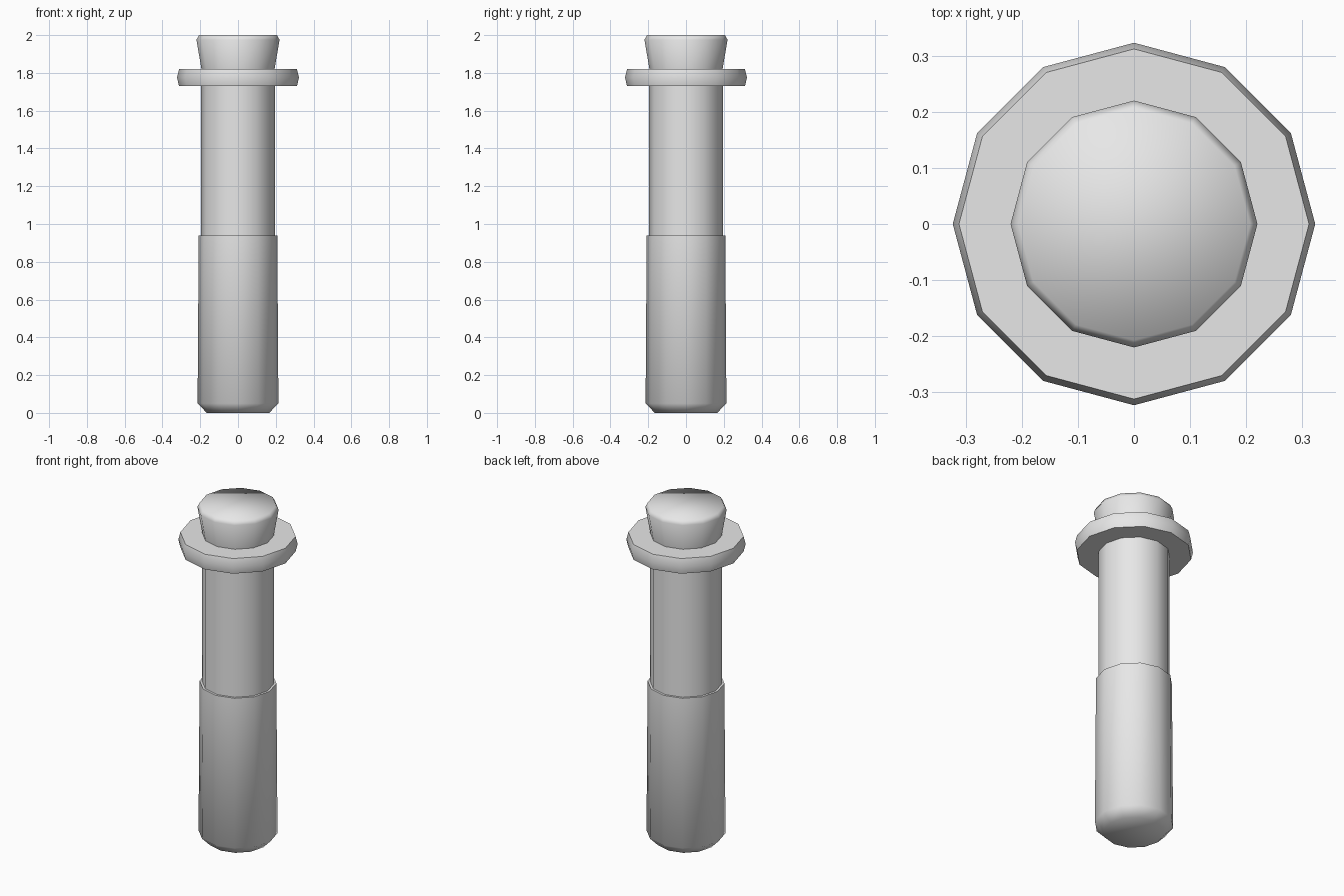
import bpy, bmesh
from math import cos, sin, pi

SIDES = 12

cube = bpy.data.objects.get("Cube")
if cube:
    bpy.data.objects.remove(cube, do_unlink=True)

grey = bpy.data.materials.new("light_grey")
grey.use_nodes = True
grey.diffuse_color = (0.8, 0.8, 0.8, 1)
grey.node_tree.nodes["Principled BSDF"].inputs["Base Color"].default_value = (0.8, 0.8, 0.8, 1)


def turned(name, profile, sharp_rings=()):
    """Turn a (radius, height) profile, bottom to top, into a closed smooth solid."""
    bm = bmesh.new()
    rings = [[bm.verts.new((r * cos(2 * pi * i / SIDES), r * sin(2 * pi * i / SIDES), z))
              for i in range(SIDES)] for r, z in profile]
    for low, high in zip(rings, rings[1:]):
        for i in range(SIDES):
            j = (i + 1) % SIDES
            bm.faces.new((low[i], low[j], high[j], high[i]))
    bm.faces.new(rings[0][::-1])
    bm.faces.new(rings[-1])
    for face in bm.faces:
        face.smooth = True
    for k in sharp_rings:
        for i in range(SIDES):
            bm.edges.get((rings[k][i], rings[k][i - 1])).smooth = False
    mesh = bpy.data.meshes.new(name)
    bm.to_mesh(mesh)
    bm.free()
    mesh.materials.append(grey)
    obj = bpy.data.objects.new(name, mesh)
    bpy.context.collection.objects.link(obj)
    return obj


# Lower sleeve with a chamfered foot and a crisp upper rim
turned("lower_sleeve", [(0.165, 0), (0.214, 0.05), (0.208, 0.94)], sharp_rings=[2])

# Thinner shaft rising from the sleeve
turned("shaft", [(0.195, 0.9), (0.195, 1.78)], sharp_rings=[0, 1])

# Wide collar with flat top and bottom and a rounded rim
turned("collar", [(0.312, 1.73), (0.323, 1.775), (0.312, 1.82)], sharp_rings=[0, 2])

# Flared cap with a softened top edge
turned("cap", [(0.19, 1.8), (0.22, 1.975), (0.207, 2.0)], sharp_rings=[0])
